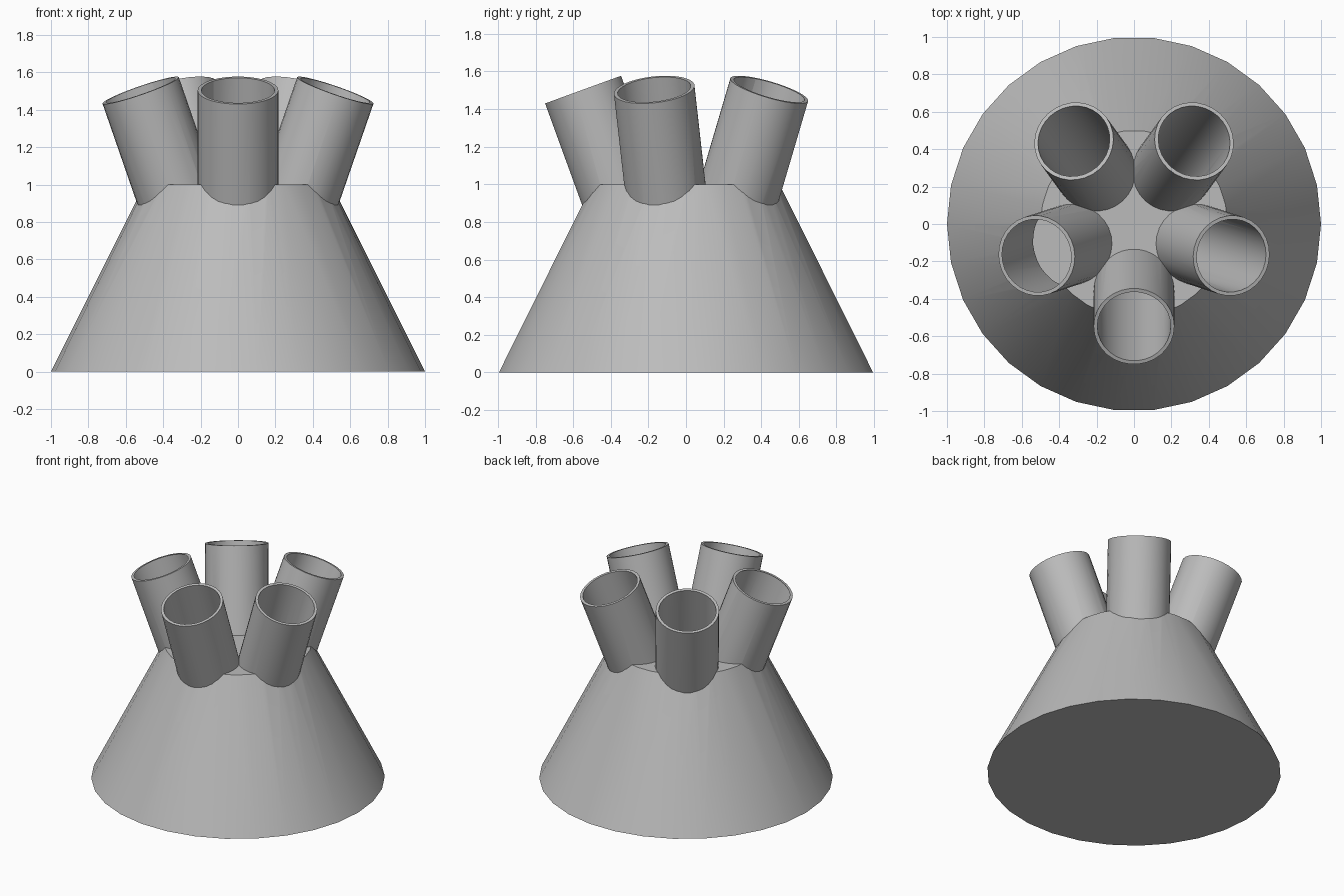
import bpy
import math
from mathutils import Matrix, Vector

SIDES = 30
TUBES = 5
TILT = math.radians(20)

old = bpy.data.objects.get("Cube")
if old:
    bpy.data.objects.remove(old, do_unlink=True)

grey = bpy.data.materials.new("light grey")
grey.use_nodes = True
colour = (0.5, 0.5, 0.5, 1)
grey.diffuse_color = colour
grey.node_tree.nodes["Principled BSDF"].inputs["Base Color"].default_value = colour


def cone(name, r_bottom, r_top, z0, z1, matrix=None):
    """Closed cone or cylinder between two heights, with a vertex on +x."""
    bpy.ops.mesh.primitive_cone_add(vertices=SIDES, radius1=r_bottom,
                                    radius2=r_top, depth=z1 - z0)
    obj = bpy.context.object
    obj.name = name
    turn = Matrix.Rotation(math.pi / 2, 4, "Z")
    lift = Matrix.Translation(Vector((0, 0, (z0 + z1) / 2)))
    obj.data.transform((matrix or Matrix()) @ lift @ turn)
    obj.data.materials.append(grey)
    return obj


def combine(target, other, operation):
    """Apply a boolean to the target and discard the helper."""
    mod = target.modifiers.new(operation, "BOOLEAN")
    mod.operation = operation
    mod.solver = "EXACT"
    mod.object = other
    other.hide_render = True
    bpy.context.view_layer.objects.active = target
    bpy.ops.object.modifier_apply(modifier=mod.name)
    bpy.data.objects.remove(other, do_unlink=True)


# Tapered base
holder = cone("tube_holder", 1, 0.5, 0, 1)

# Ring of outward-leaning tubes, the first leaning to the front
places = [Matrix.Rotation(math.tau * i / TUBES, 4, "Z")
          @ Matrix.Rotation(TILT, 4, "X") for i in range(TUBES)]
for m in places:
    combine(holder, cone("tube", 0.216, 0.216, 0.3, 1.6, m), "UNION")

# Bores running down the tubes into the base
for m in places:
    combine(holder, cone("bore", 0.196, 0.196, 0.25, 1.8, m), "DIFFERENCE")

# Smooth round walls with sharp rims and joints
bpy.ops.object.select_all(action="DESELECT")
holder.select_set(True)
bpy.context.view_layer.objects.active = holder
bpy.ops.object.shade_smooth_by_angle(angle=math.radians(30))
